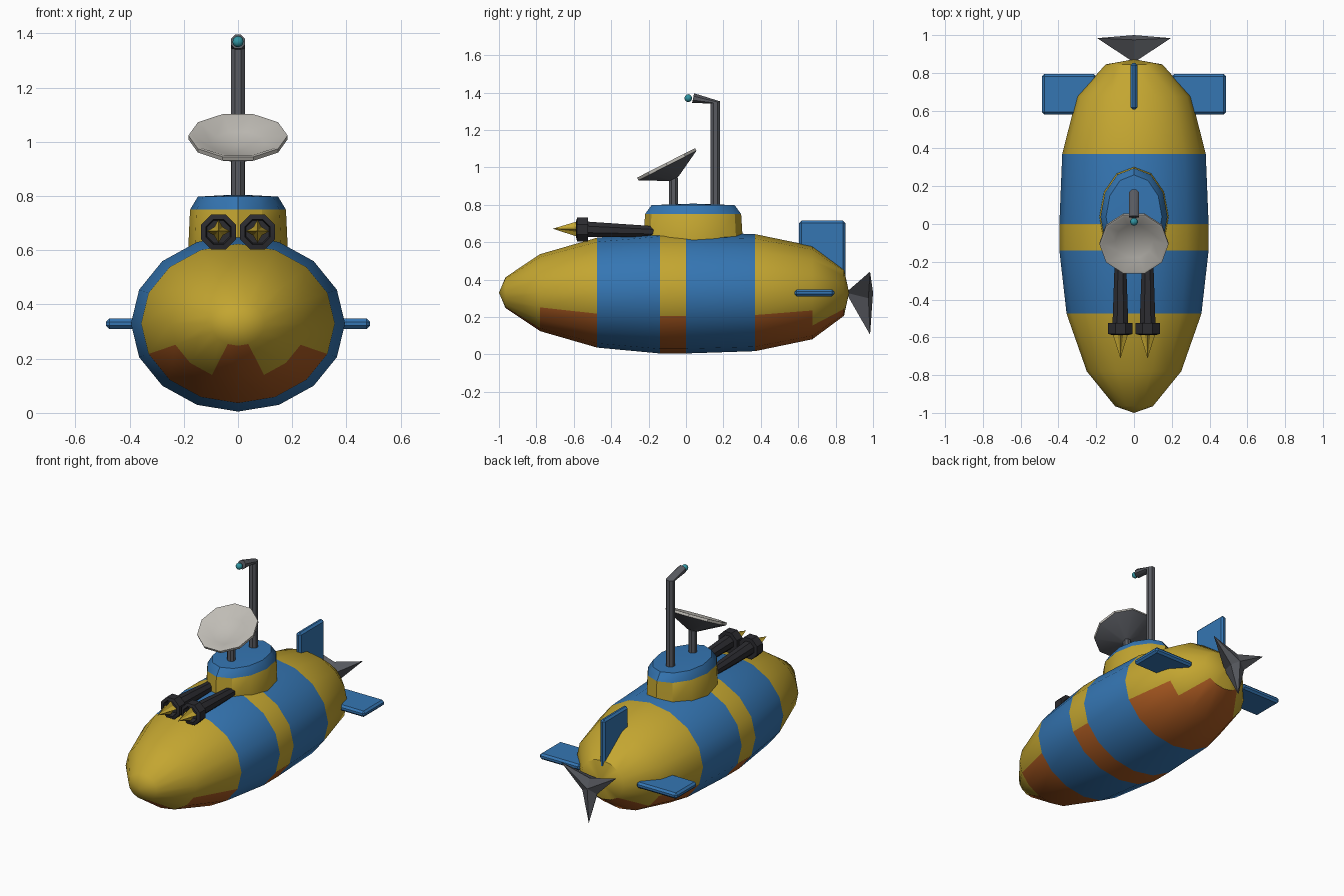
import bpy, bmesh
from math import sin, cos, pi, radians
from mathutils import Vector, Matrix

if "Cube" in bpy.data.objects:
    bpy.data.objects.remove(bpy.data.objects["Cube"])


def material(name, rgb):
    m = bpy.data.materials.new(name)
    m.diffuse_color = (*rgb, 1)
    m.use_nodes = True
    m.node_tree.nodes["Principled BSDF"].inputs["Base Color"].default_value = m.diffuse_color
    return m


YELLOW = material("yellow", (0.55, 0.38, 0.03))
BLUE = material("blue", (0.035, 0.18, 0.45))
RUST = material("rust", (0.40, 0.10, 0.015))
BLACK = material("black", (0.025, 0.025, 0.03))
STEEL = material("steel", (0.10, 0.105, 0.12))
PALE = material("pale", (0.52, 0.50, 0.46))
TEAL = material("teal", (0.03, 0.30, 0.36))


def finish(name, bm, mats, angle=40):
    bmesh.ops.recalc_face_normals(bm, faces=bm.faces[:])
    mesh = bpy.data.meshes.new(name)
    bm.to_mesh(mesh)
    bm.free()
    for m in mats:
        mesh.materials.append(m)
    ob = bpy.data.objects.new(name, mesh)
    bpy.context.collection.objects.link(ob)
    if angle:
        bpy.ops.object.select_all(action='DESELECT')
        ob.select_set(True)
        bpy.context.view_layer.objects.active = ob
        bpy.ops.object.shade_smooth_by_angle(angle=radians(angle))
    return ob


def loft(name, rings, mats, pick=lambda i, k: 0, angle=40, matrix=None):
    """Skin a row of rings; one-point rings are poles, end rings get capped."""
    bm = bmesh.new()
    vs = [[bm.verts.new(p) for p in r] for r in rings]
    for i, (a, b) in enumerate(zip(vs, vs[1:])):
        n = max(len(a), len(b))
        for k in range(n):
            quad = [a[k % len(a)], a[(k + 1) % len(a)], b[(k + 1) % len(b)], b[k % len(b)]]
            f = bm.faces.new(list(dict.fromkeys(quad)))
            f.material_index = pick(i, k)
    for i, end in ((0, vs[0]), (len(vs) - 2, vs[-1])):
        if len(end) > 2:
            bm.faces.new(end).material_index = pick(i, 0)
    if matrix:
        bm.transform(matrix)
    return finish(name, bm, mats, angle)


def ring_y(y, rx, rz, n, x=0, z=0, start=0):
    """Ring around the y axis, first point at the bottom."""
    if rx == 0:
        return [(x, y, z)]
    t = [start + 2 * pi * k / n for k in range(n)]
    return [(x + rx * sin(a), y, z - rz * cos(a)) for a in t]


def ring_z(z, rx, ry, n, x=0, y=0, start=0):
    if rx == 0:
        return [(x, y, z)]
    t = [start + 2 * pi * k / n for k in range(n)]
    return [(x + rx * cos(a), y + ry * sin(a), z) for a in t]


# hull: 16-sided, striped, with a rust patch under the belly
stations = [(-1, 0), (-0.965, 0.1), (-0.78, 0.25), (-0.475, 0.357), (-0.14, 0.395),
            (0, 0.395), (0.37, 0.38), (0.675, 0.303), (0.845, 0.15), (0.872, 0)]
belly = [0, 1, 3, 0, 3, 0, 3, 2, 0]


def hull_paint(i, k):
    if i in (3, 5):
        return 1
    return 2 if min(k, 15 - k) < belly[i] else 0


loft("hull", [ring_y(y, r, r * 0.823, 16, z=0.33) for y, r in stations],
     [YELLOW, BLUE, RUST], hull_paint)

# conning tower with a chamfered blue roof
tower = [(0.52, 0.185, 0.27), (0.62, 0.183, 0.265), (0.75, 0.177, 0.257),
         (0.798, 0.148, 0.222), (0.806, 0, 0)]
loft("conning_tower", [ring_z(z, rx, ry, 12, y=0.038) for z, rx, ry in tower],
     [YELLOW, BLUE], lambda i, k: int(i >= 2), 30)

# periscope: post, mitred elbow, short arm facing forward
n, r = 8, 0.028
ang = [pi / 8 + 2 * pi * k / n for k in range(n)]
loft("periscope", [
    [(r * cos(a), 0.157 + r * sin(a), 0.78) for a in ang],
    [(r * cos(a), 0.157 + r * sin(a), 1.347 + 0.006 * sin(a)) for a in ang],
    [(r * cos(a), 0.038 + 0.006 * sin(a), 1.37 + r * sin(a)) for a in ang]], [STEEL])
bm = bmesh.new()
bmesh.ops.create_icosphere(bm, subdivisions=2, radius=0.021,
                           matrix=Matrix.Translation((0, 0.012, 1.37)))
finish("periscope_lens", bm, [TEAL])

# radar dish on a post, tilted forward
loft("dish_post", [ring_z(z, 0.025, 0.025, 8, y=-0.067, start=pi / 8) for z in (0.78, 0.945)], [STEEL])
normal = Vector((0, -0.453, 0.891))
tilt = Matrix.Translation((0, -0.105, 1.02)) @ normal.to_track_quat('Z', 'Y').to_matrix().to_4x4()
dish = [(-0.093, 0), (-0.09, 0.03), (-0.012, 0.183), (0.004, 0.183), (0.004, 0.17),
        (-0.03, 0.1), (-0.042, 0)]
loft("radar_dish", [ring_z(z, q, q, 10) for z, q in dish], [STEEL, PALE],
     lambda i, k: int(i >= 2), 35, tilt)

# twin launchers with collars and star-section spikes
gun = [(-0.14, 0.028, 0.655), (-0.2, 0.033, 0.657), (-0.525, 0.045, 0.668), (-0.525, 0.07, 0.668),
       (-0.582, 0.07, 0.668), (-0.587, 0.05, 0.668), (-0.545, 0.045, 0.668)]
for side, x in (("left", -0.072), ("right", 0.072)):
    loft(side + "_launcher", [ring_y(y, q, q, 8, x=x, z=z, start=pi / 8) for y, q, z in gun],
         [BLACK], angle=30)
    base = [(x + q * sin(k * pi / 4), -0.575, 0.67 + q * cos(k * pi / 4))
            for k, q in enumerate([0.043, 0.022] * 4)]
    loft(side + "_spike", [base, [(x, -0.712, 0.672)]], [YELLOW], angle=0)


# fins: bevelled slabs
def fin(name, lo, hi):
    lo, hi = Vector(lo), Vector(hi)
    bm = bmesh.new()
    bmesh.ops.create_cube(bm, size=1, matrix=Matrix.Translation((lo + hi) / 2)
                          @ Matrix.Diagonal((*(hi - lo), 1)))
    bmesh.ops.bevel(bm, geom=bm.edges[:], offset=0.012, segments=1, affect='EDGES')
    finish(name, bm, [BLUE], 0)


fin("left_fin", (-0.487, 0.58, 0.31), (-0.2, 0.793, 0.348))
fin("right_fin", (0.2, 0.58, 0.31), (0.487, 0.793, 0.348))
fin("rudder", (-0.018, 0.605, 0.40), (0.018, 0.852, 0.715))

# three-bladed propeller: star pyramid
star = []
for k in range(6):
    q, y = ((0.225, 0.984), (0.06, 0.975))[k % 2]
    star.append((q * sin(k * pi / 3), y, 0.33 - q * cos(k * pi / 3)))
loft("propeller", [[(0, 0.855, 0.33)], star, [(0, 1.0, 0.33)]], [STEEL], angle=0)
